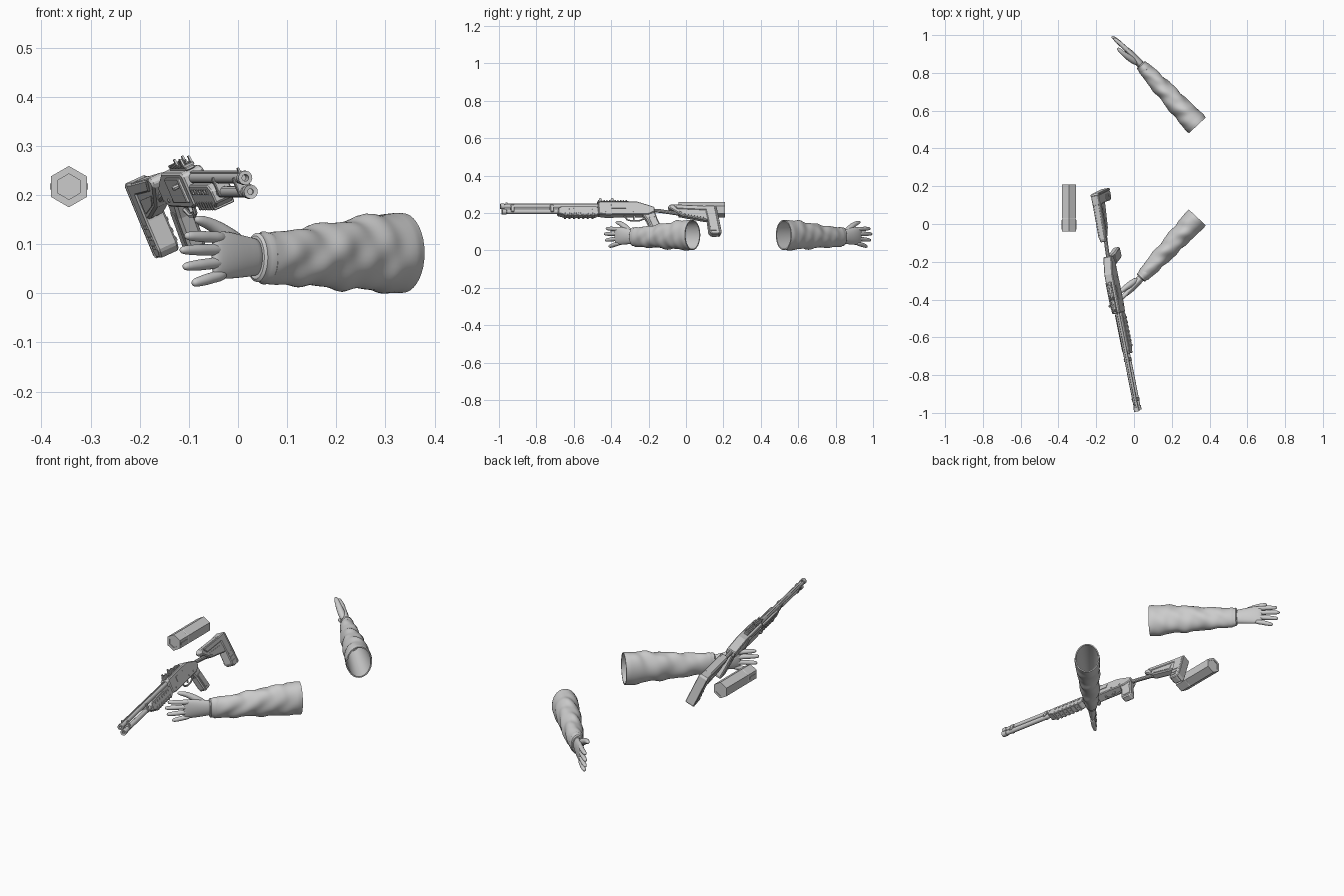
import bpy, bmesh, math
from math import sin, cos, pi, radians
from mathutils import Matrix, Vector

cube = bpy.data.objects.get("Cube")
if cube:
    bpy.data.objects.remove(cube, do_unlink=True)

grey = bpy.data.materials.new("plain grey")
grey.use_nodes = True
grey.diffuse_color = (0.6, 0.6, 0.6, 1)
grey.node_tree.nodes["Principled BSDF"].inputs["Base Color"].default_value = (0.6, 0.6, 0.6, 1)


def finish(name, bm, matrix, angle=35, subdiv=0, bevel=0):
    bm.transform(matrix)
    bmesh.ops.recalc_face_normals(bm, faces=bm.faces)
    mesh = bpy.data.meshes.new(name)
    bm.to_mesh(mesh)
    bm.free()
    mesh.materials.append(grey)
    ob = bpy.data.objects.new(name, mesh)
    bpy.context.collection.objects.link(ob)
    if bevel:
        mod = ob.modifiers.new("bevel", "BEVEL")
        mod.width, mod.segments = bevel, 1
    if subdiv:
        mod = ob.modifiers.new("subdivision", "SUBSURF")
        mod.levels = mod.render_levels = subdiv
    if angle:
        bpy.ops.object.select_all(action="DESELECT")
        ob.select_set(True)
        bpy.context.view_layer.objects.active = ob
        bpy.ops.object.shade_smooth_by_angle(angle=radians(angle))
    return ob


def loft(name, rings, matrix, **kw):
    bm = bmesh.new()
    loops = [[bm.verts.new(p) for p in ring] for ring in rings]
    n = len(loops[0])
    for a, b in zip(loops, loops[1:]):
        for i in range(n):
            bm.faces.new((a[i], a[(i + 1) % n], b[(i + 1) % n], b[i]))
    bm.faces.new(loops[0])
    bm.faces.new(loops[-1])
    return finish(name, bm, matrix, **kw)


def lathe(name, profile, sides, matrix, x=0, z=0, angle=35):
    """Turned part along local y from (y, radius) pairs."""
    rings = [[(x + r * sin(2 * pi * i / sides), y, z + r * cos(2 * pi * i / sides))
              for i in range(sides)] for y, r in profile]
    return loft(name, rings, matrix, angle=angle)


def pipe(name, path, radii, matrix, ref=(0, 0, 1), sides=10, **kw):
    """Tapered tube through the path points."""
    pts, rings, ref = [Vector(p) for p in path], [], Vector(ref)
    for i, p in enumerate(pts):
        t = (pts[min(i + 1, len(pts) - 1)] - pts[max(i - 1, 0)]).normalized()
        u = t.cross(ref).normalized()
        v = t.cross(u)
        rings.append([p + radii[i] * (u * cos(2 * pi * k / sides) + v * sin(2 * pi * k / sides))
                      for k in range(sides)])
    return loft(name, rings, matrix, **kw)


def plate(name, outline, half, matrix, x=0, bevel=0.003):
    """Side outline in (y, z) with thickness in x."""
    return loft(name, [[(x + s * half, y, z) for y, z in outline] for s in (-1, 1)],
                matrix, angle=0, bevel=bevel)


def box(name, y0, y1, z0, z1, half, matrix, x=0, bevel=0.002):
    return plate(name, [(y0, z0), (y1, z0), (y1, z1), (y0, z1)], half, matrix, x, bevel)


def sample(keys, t):
    for a, b in zip(keys, keys[1:]):
        if t <= b[0]:
            f = (t - a[0]) / (b[0] - a[0])
            return [p + (q - p) * f for p, q in zip(a[1:], b[1:])]
    return keys[-1][1:]


def oval(t, a, b, zc, n=36, wave=None):
    ring = []
    for i in range(n):
        g = 2 * pi * i / n
        k = 1 + (wave(t, g) if wave else 0)
        ring.append((t, a * k * cos(g), zc + b * k * sin(g)))
    return ring


# Arms: local x runs from the sleeve opening to the fingertips
def folds(t, g):
    fade = min(1, t / 0.08) * min(1, max(0, 0.42 - t) / 0.06)
    return fade * (0.045 * sin(52 * t + 2.2 * sin(g + 0.5) + 1.5 * sin(2 * g))
                   + 0.025 * sin(3 * g + 34 * t) + 0.02 * sin(95 * t - 2 * g))


SLEEVE = [(0, .061, .081, .082), (.02, .063, .082, .082), (.1, .058, .076, .081),
          (.2, .052, .068, .078), (.3, .046, .058, .073), (.37, .040, .054, .071),
          (.41, .035, .052, .071)]
CUFF = [(.395, .026, .040, .071), (.398, .034, .052, .071), (.415, .035, .054, .072),
        (.422, .031, .050, .072), (.435, .030, .050, .073), (.440, .025, .044, .073)]
PALM = [(.425, .021, .038, .073), (.45, .021, .040, .074), (.48, .021, .044, .075),
        (.51, .020, .048, .077), (.54, .016, .050, .078), (.56, .011, .046, .078),
        (.567, .005, .038, .078)]
FINGERS = {"index": (.113, .117, .640), "middle": (.089, .088, .654),
           "ring": (.064, .054, .645), "little": (.040, .020, .618)}


def arm(side, matrix):
    rows = 64
    outer = [.41 * (1 - i / rows) for i in range(rows + 1)]
    rings = [oval(t, *sample(SLEEVE, t), wave=folds) for t in outer]
    for t in (0, .06, .12, .2, .26):
        a, b, zc = sample(SLEEVE, t)
        rings.append(oval(t, a - .006, b - .006, zc))
    loft(side + "_sleeve", rings, matrix, angle=60)
    loft(side + "_cuff", [oval(*k) for k in CUFF], matrix, angle=40)
    loft(side + "_palm", [oval(*k, n=16) for k in PALM], matrix, angle=80, subdiv=1)
    for label, (z0, z1, end) in FINGERS.items():
        length = end - .53
        path, radii = [], []
        for f, r in ((0, .010), (.2, .0135), (.42, .0115), (.58, .0125), (.75, .0108),
                     (.92, .0098), (1, .005)):
            path.append((.53 + length * f, -.010 * f * f, z0 + (z1 - z0) * f))
            radii.append(r)
        pipe(f"{side}_{label}_finger", path, radii, matrix, angle=80, subdiv=1)
    pipe(side + "_thumb", [(.45, -.008, .090), (.49, -.016, .110), (.525, -.024, .132),
                           (.55, -.028, .143), (.575, -.030, .149), (.588, -.030, .151)],
         (.014, .020, .016, .013, .011, .005), matrix, angle=80, subdiv=1)


heading = math.atan2(-.732, -.681)
LEFT = Matrix.Translation((.335, .035, 0)) @ Matrix.Rotation(heading, 4, "Z")
MIRROR = Matrix.Translation((0, .557, 0)) @ Matrix.Diagonal((1, -1, 1, 1))
arm("front", LEFT)
arm("back", MIRROR @ LEFT)

# Hexagonal cartridge
CART = Matrix.Translation((-.344, 0, .217))
lathe("cartridge", [(-.036, .026), (-.040, .026), (-.040, .042), (.026, .042), (.028, .0405),
                    (.031, .0405), (.033, .042), (.208, .042), (.208, .030), (.205, .030)],
      6, CART, angle=0)
for s in (-1, 1):
    box("cartridge_slot", -.03, .02, -.006, .006, .002, CART, x=s * .0365, bevel=0)

# Long gun: local y runs from muzzle to butt, z is its own up
GUN = (Matrix.Translation((.015, -.993, .235)) @ Matrix.Rotation(radians(11.2), 4, "Z")
       @ Matrix.Rotation(radians(-24), 4, "Y"))
lathe("barrel", [(.03, .007), (0, .007), (0, .0145), (.022, .0145), (.024, .012), (.56, .012)],
      12, GUN)
lathe("magazine_tube", [(.016, .006), (.008, .006), (.006, .0145), (.03, .0145), (.032, .012),
                        (.56, .012)], 12, GUN, z=-.031)
for y in (.055, .27):
    box("barrel_clamp", y, y + .018, -.036, .005, .0145, GUN)
box("barrel_rib", .03, .53, .010, .015, .004, GUN, bevel=0)
box("front_bead", .03, .042, .014, .022, .002, GUN, bevel=0)

# Pump grip with ribs and side slots
plate("pump_grip", [(.31, -.020), (.33, -.008), (.52, -.008), (.53, -.018), (.53, -.052),
                    (.515, -.060), (.35, -.060), (.31, -.048)], .021, GUN)
for i in range(7):
    y = .345 + i * .025
    box("pump_rib", y, y + .012, -.063, -.045, .0225, GUN, bevel=.0015)
    for s in (-1, 1):
        box("pump_slot", y, y + .014, -.028, -.018, .0015, GUN, x=s * .0215, bevel=0)

# Receiver
plate("receiver", [(.53, -.052), (.53, .014), (.545, .020), (.74, .020), (.79, .004),
                   (.835, -.012), (.835, -.040), (.80, -.055), (.57, -.058)], .024, GUN, bevel=.004)
box("loading_port", .60, .68, -.022, .002, .002, GUN, x=.0245, bevel=0)
box("side_saddle", .56, .70, -.044, .010, .004, GUN, x=-.026)
for y in (.57, .72, .77):
    for s in (-1, 1):
        pipe("receiver_pin", [(s * .022, y, -.04), (s * .0265, y, -.04)], (.004, .004), GUN, sides=8)
pipe("charging_handle", [(-.02, .575, -.005), (-.04, .575, -.005), (-.043, .575, -.005)],
     (.004, .006, .004), GUN, sides=8)

# Top rail and sights
box("top_rail", .53, .70, .019, .027, .010, GUN)
for i in range(11):
    box("rail_tooth", .533 + i * .015, .541 + i * .015, .026, .032, .012, GUN, bevel=.001)
for y in (.535, .60):
    for s in (-1, 1):
        plate("sight_ear", [(y, .028), (y + .022, .028), (y + .016, .045), (y + .008, .045)],
              .002, GUN, x=s * .009, bevel=0)
    box("sight_post", y + .008, y + .014, .028, .041, .0015, GUN, bevel=0)

# Trigger group and pistol grip
pipe("trigger_guard", [(0, .67, -.054), (0, .685, -.078), (0, .71, -.085), (0, .75, -.084),
                       (0, .785, -.070)], [.0045] * 5, GUN, ref=(1, 0, 0), sides=6)
plate("trigger", [(.722, -.054), (.734, -.054), (.730, -.066), (.724, -.078), (.718, -.076)],
      .003, GUN, bevel=0)
plate("pistol_grip", [(.765, -.045), (.835, -.030), (.842, -.055), (.850, -.085), (.876, -.150),
                      (.870, -.162), (.822, -.164), (.812, -.150), (.790, -.085)],
      .018, GUN, bevel=.006)
for s in (-1, 1):
    plate("grip_panel", [(.800, -.072), (.838, -.068), (.864, -.145), (.826, -.148)],
          .002, GUN, x=s * .018, bevel=.001)

# Stock
pipe("stock_tube", [(0, .81, -.022), (0, .87, -.027), (0, .98, -.045), (0, 1.13, -.065)],
     [.010] * 4, GUN, ref=(1, 0, 0), sides=10)
plate("stock_body", [(.915, .000), (.93, .006), (1.14, -.006), (1.14, -.088), (1.10, -.084),
                     (.985, -.060), (.915, -.014)], .018, GUN, bevel=.005)
plate("cheek_rest", [(.935, .004), (1.13, -.006), (1.13, -.030), (.96, -.022)], .022, GUN)
plate("butt", [(1.11, -.004), (1.165, -.004), (1.182, -.160), (1.172, -.170), (1.14, -.170),
               (1.125, -.155), (1.122, -.09)], .022, GUN, bevel=.004)
plate("butt_pad", [(1.162, -.002), (1.174, -.008), (1.191, -.162), (1.179, -.172)],
      .024, GUN, bevel=.003)
for s in (-1, 1):
    plate("stock_panel", [(.965, -.032), (1.10, -.042), (1.10, -.072), (1.0, -.054)],
          .002, GUN, x=s * .018, bevel=0)
    for z in (-.105, -.13, -.15):
        box("butt_rib", 1.130, 1.162, z, z + .008, .002, GUN, x=s * .0225, bevel=0)
